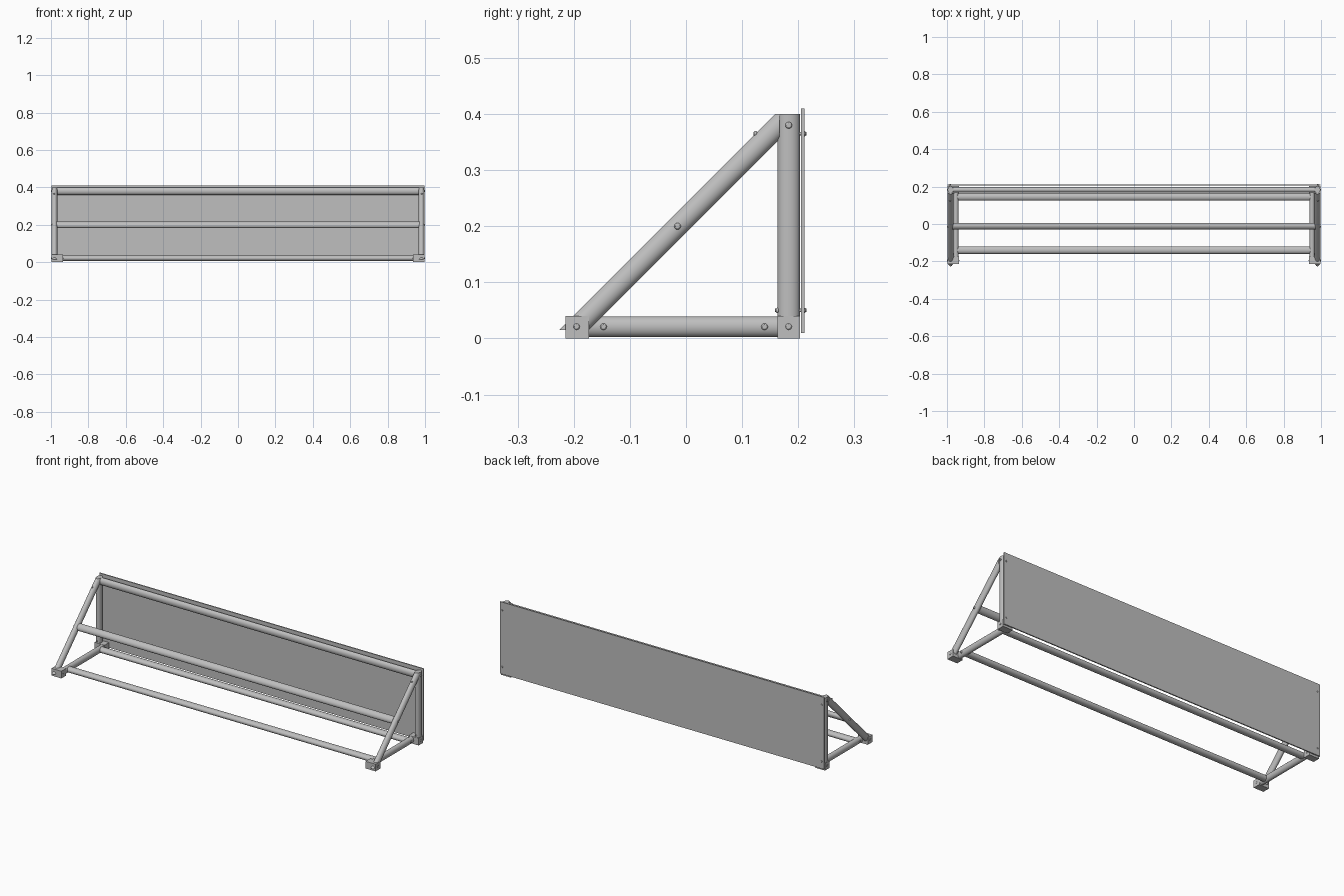
import bpy, bmesh, math
from mathutils import Vector, Matrix

cube = bpy.data.objects.get("Cube")
if cube:
    bpy.data.objects.remove(cube)

grey = bpy.data.materials.new("steel grey")
GREY = (0.52, 0.52, 0.52, 1)
grey.use_nodes = True
grey.diffuse_color = GREY
grey.node_tree.nodes["Principled BSDF"].inputs["Base Color"].default_value = GREY


def finish(name, bm, smooth=True):
    bmesh.ops.recalc_face_normals(bm, faces=bm.faces)
    mesh = bpy.data.meshes.new(name)
    bm.to_mesh(mesh)
    bm.free()
    mesh.materials.append(grey)
    obj = bpy.data.objects.new(name, mesh)
    bpy.context.collection.objects.link(obj)
    if smooth:
        bpy.ops.object.select_all(action="DESELECT")
        obj.select_set(True)
        bpy.context.view_layer.objects.active = obj
        bpy.ops.object.shade_smooth_by_angle(angle=math.radians(40))
    return obj


def box(name, lo, hi):
    lo, hi = Vector(lo), Vector(hi)
    size = hi - lo
    bm = bmesh.new()
    bmesh.ops.create_cube(bm, size=1, matrix=Matrix.Translation((lo + hi) / 2)
                          @ Matrix.Diagonal((*size, 1)))
    return finish(name, bm, False)


def oval_bar(name, start, end, wide, width=0.04, thick=0.03, cuts=()):
    """Oval tube from start to end; 'wide' is the direction of its broad axis."""
    start, end, wide = Vector(start), Vector(end), Vector(wide).normalized()
    axis = (end - start).normalized()
    rot = Matrix((wide, axis.cross(wide), axis)).transposed().to_4x4()
    bm = bmesh.new()
    bmesh.ops.create_cone(
        bm, cap_ends=True, segments=32, radius1=0.5, radius2=0.5, depth=1,
        matrix=Matrix.Translation((start + end) / 2) @ rot
        @ Matrix.Diagonal((width, thick, (end - start).length, 1)))
    # Mitre the ends
    for point, normal in cuts:
        geom = bm.verts[:] + bm.edges[:] + bm.faces[:]
        cut = bmesh.ops.bisect_plane(bm, geom=geom, plane_co=point,
                                     plane_no=normal, clear_outer=True)
        edges = [e for e in cut["geom_cut"] if isinstance(e, bmesh.types.BMEdge)]
        bmesh.ops.contextual_create(bm, geom=edges)
    return finish(name, bm)


def bolt(name, start, end, radius=0.006):
    """Shank with a domed head at each end."""
    start, end = Vector(start), Vector(end)
    axis = (end - start).normalized()
    rot = axis.to_track_quat("Z", "Y").to_matrix().to_4x4()
    bm = bmesh.new()
    bmesh.ops.create_cone(bm, cap_ends=True, segments=12, radius1=radius * 0.6,
                          radius2=radius * 0.6, depth=(end - start).length,
                          matrix=Matrix.Translation((start + end) / 2) @ rot)
    for tip, inward in ((start, axis), (end, -axis)):
        bmesh.ops.create_uvsphere(
            bm, u_segments=12, v_segments=8, radius=radius,
            matrix=Matrix.Translation(tip + inward * 0.004) @ rot
            @ Matrix.Diagonal((1, 1, 0.67, 1)))
    return finish(name, bm)


X, Y, Z = (1, 0, 0), (0, 1, 0), (0, 0, 1)
OUTER, INNER = 0.981, 0.952      # frame layers across the width
BACK = 0.183                     # depth of the uprights
SLOPE = (0, 1, 1)

# Back panel
box("back_panel", (-0.997, 0.205, 0.01), (0.997, 0.2115, 0.41))

# Side frames
for side, s in (("left", 1), ("right", -1)):
    oval_bar(side + "_upright", (s * OUTER, BACK, 0), (s * OUTER, BACK, 0.4), Y)
    oval_bar(side + "_brace", (s * OUTER, -0.25, -0.035), (s * OUTER, 0.25, 0.465),
             (0, 1, -1), width=0.037,
             cuts=(((0, 0, 0.4), Z), ((0, 0.167, 0), Y), ((0, 0, 0.015), (0, 0, -1))))
    oval_bar(side + "_base_rail", (s * INNER, -0.2, 0.021),
             (s * INNER, 0.2, 0.021), Z, width=0.037)
    xs = sorted((s * 0.936, s * 0.997))
    for part, y0, y1 in (("front", -0.215, -0.173), ("back", 0.163, 0.203)):
        box(f"{side}_{part}_foot", (xs[0], y0, 0), (xs[1], y1, 0.04))

    # Bolts through the sides
    for part, y, z, inner, outer in (("front_foot", -0.195, 0.021, 0.934, 1.0),
                                     ("back_foot", BACK, 0.021, 0.934, 1.0),
                                     ("front_rail", -0.147, 0.021, 0.93, 0.971),
                                     ("back_rail", 0.14, 0.021, 0.93, 0.971),
                                     ("brace", -0.015, 0.2, 0.96, 1.0),
                                     ("top", BACK, 0.38, 0.96, 1.0)):
        bolt(f"{side}_{part}_bolt", (s * inner, y, z), (s * outer, y, z))

    # Bolts that hold the panel
    for part, y, z in (("upper", 0.12, 0.365), ("lower", 0.159, 0.05)):
        bolt(f"{side}_{part}_panel_bolt", (s * 0.983, y, z),
             (s * 0.983, 0.2145, z), 0.005)

# Long crossbars
for name, y, z, half, wide in (("top_crossbar", BACK, 0.38, 0.97, Z),
                               ("middle_crossbar", -0.013, 0.2, 0.97, SLOPE),
                               ("front_crossbar", -0.14, 0.021, 0.945, Y),
                               ("back_crossbar", 0.145, 0.021, 0.945, Y)):
    oval_bar(name, (-half, y, z), (half, y, z), wide)
